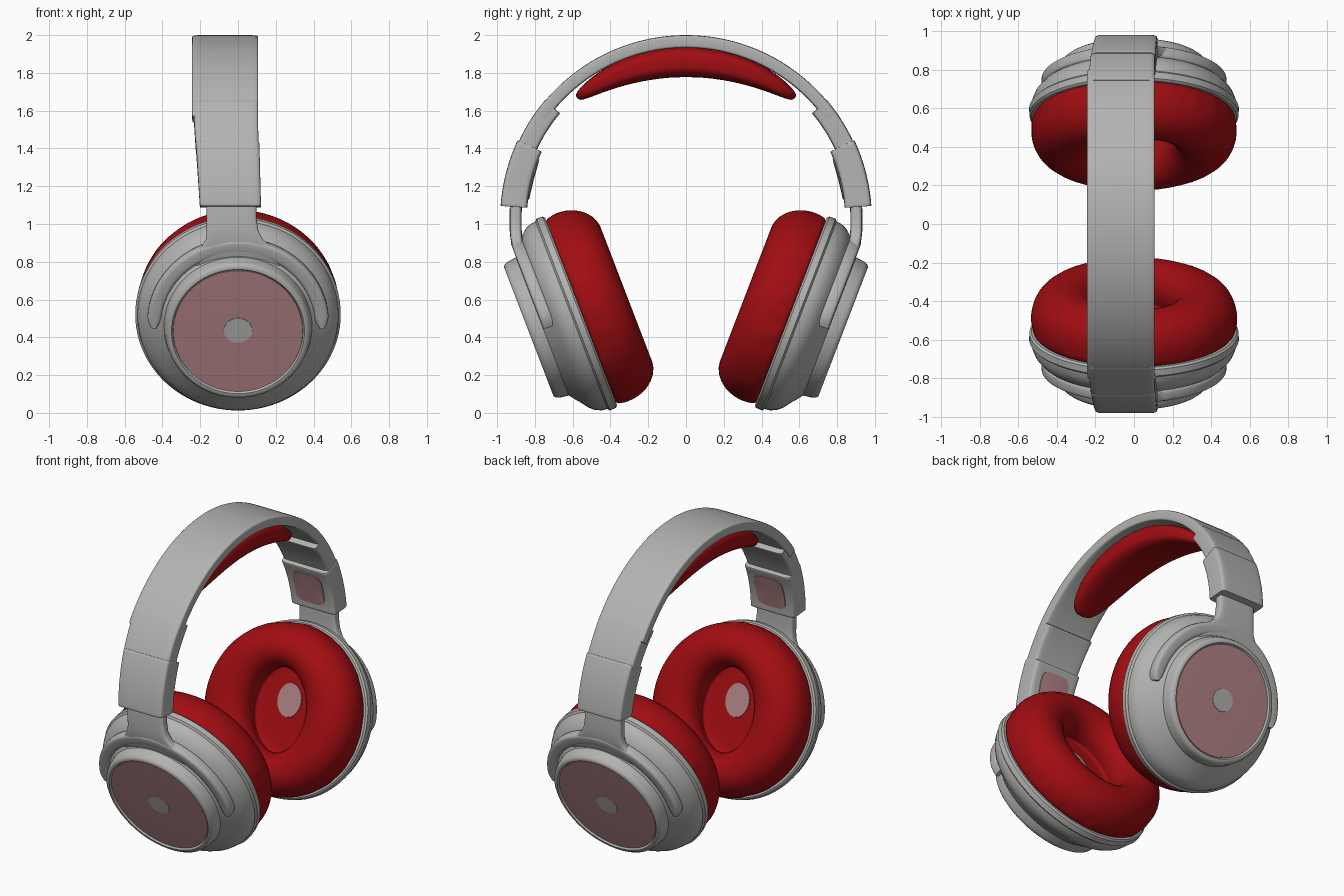
import bpy, bmesh, math, random
from mathutils import Vector

if "Cube" in bpy.data.objects:
    bpy.data.objects.remove(bpy.data.objects["Cube"])

random.seed(4)

def material(name, rgb):
    m = bpy.data.materials.new(name)
    m.diffuse_color = (*rgb, 1)
    m.use_nodes = True
    m.node_tree.nodes["Principled BSDF"].inputs["Base Color"].default_value = m.diffuse_color
    return m

GREY = material("light grey plastic", (0.45, 0.45, 0.44))
RED = material("red leather", (0.36, 0.004, 0.006))
PINK = material("dusty pink", (0.45, 0.23, 0.24))

def loft(name, rings, mat, subsurf=0, angle=40):
    """Skin closed rings of equal length and cap both ends."""
    bm = bmesh.new()
    rows = [[bm.verts.new(p) for p in ring] for ring in rings]
    n = len(rows[0])
    for a, b in zip(rows, rows[1:]):
        for i in range(n):
            j = (i + 1) % n
            bm.faces.new((a[i], a[j], b[j], b[i]))
    for end in (rows[0], rows[-1]):
        c = bm.verts.new(sum((v.co for v in end), Vector()) / n)
        for i in range(n):
            bm.faces.new((end[i], end[(i + 1) % n], c))
    bmesh.ops.recalc_face_normals(bm, faces=bm.faces)
    return finish(name, bm, mat, subsurf, angle)

def finish(name, bm, mat, subsurf=0, angle=40):
    me = bpy.data.meshes.new(name)
    bm.to_mesh(me)
    bm.free()
    me.materials.append(mat)
    me.shade_smooth()
    if not subsurf:
        me.set_sharp_from_angle(angle=math.radians(angle))
    ob = bpy.data.objects.new(name, me)
    bpy.context.collection.objects.link(ob)
    if subsurf:
        mod = ob.modifiers.new("smooth", 'SUBSURF')
        mod.levels = mod.render_levels = subsurf
    return ob

def sp(v, p):
    return math.copysign(abs(v) ** p, v)

def section(c, a, b, p=0.3, n=32):
    """Rounded rectangle around c with half-axis vectors a and b."""
    out = []
    for i in range(n):
        t = 2 * math.pi * (i + 0.5) / n
        out.append(c + a * sp(math.cos(t), p) + b * sp(math.sin(t), p))
    return out

# ---- ear cup space: u = up along the disc, w = outward, s = side
TILT = math.radians(21)
CT, ST = math.cos(TILT), math.sin(TILT)

def cup(x, u, w, s):
    return Vector((x, s * (0.56 + CT * w + ST * u), 0.535 - ST * w + CT * u))

def lathe(name, prof, s, mat, subsurf=0, u0=0, wrinkle=0, n=96):
    """Profile entries are (w, x radius, u radius)."""
    rings = []
    for k, (w, rx, ru) in enumerate(prof):
        ring = []
        for i in range(n):
            t = 2 * math.pi * i / n
            f = 1 - (random.random() * wrinkle if k in (2, 3) else 0)
            ring.append(cup(rx * f * math.cos(t), u0 + ru * f * math.sin(t), w, s))
        rings.append(ring)
    return loft(name, rings, mat, subsurf)

# ---- headband space: angle from the top and radius about the arc centre
def arc(x, phi, r, s=1):
    return Vector((x, s * r * math.sin(phi), 1.027 + r * math.cos(phi)))

def band_piece(name, a0, a1, r0, r1, hw, xc, s, mat, steps=24, p=0.2):
    """Bent bar; hw and xc are (start, end) half widths and centres."""
    rings = []
    fr = [(0, 0.9), (0.001, 0.97), (0.012, 1)]
    fr += [(0.012 + 0.976 * i / steps, 1) for i in range(1, steps)]
    fr += [(0.988, 1), (0.999, 0.97), (1, 0.9)]
    for f, k in fr:
        phi = math.radians(a0 + (a1 - a0) * f)
        w = (hw[0] + (hw[1] - hw[0]) * f) * (0.5 + 0.5 * k)
        x = xc[0] + (xc[1] - xc[0]) * f
        mid = arc(x, phi, (r0 + r1) / 2, s)
        rad = arc(0, phi, 1, s) - arc(0, phi, 0, s)
        rings.append(section(mid, Vector((w, 0, 0)), rad * (r1 - r0) / 2 * k, p))
    return loft(name, rings, mat)

band_piece("headband", -56, 56, 0.905, 0.973, (0.175, 0.175), (-0.068, -0.068), 1, GREY, 64)

# Padded cushion under the headband: a squared sphere bent along the arc
bm = bmesh.new()
bmesh.ops.create_uvsphere(bm, u_segments=48, v_segments=32, radius=1)
for v in bm.verts:
    a, b, c = v.co
    along, across = sp(a, 0.85), sp(b, 0.7)
    thick = 0.082 - 0.028 * along ** 2
    v.co = arc(-0.068 + 0.155 * across, math.radians(42) * along,
               0.915 - thick + thick * sp(c, 0.6))
bmesh.ops.recalc_face_normals(bm, faces=bm.faces)
finish("headband_pad", bm, RED, 0, 80)

for s, side in ((1, "left"), (-1, "right")):
    # Sleeve and slider housings on the band
    band_piece(side + "_sleeve", 50, 66, 0.87, 0.976, (0.172, 0.166), (-0.066, -0.058), s, GREY)
    band_piece(side + "_slider", 65, 86, 0.842, 0.984, (0.168, 0.162), (-0.055, -0.04), s, GREY)

    # Pink plate on the inner face of the slider
    plate = []
    for r in (0.845, 0.837):
        plate.append([arc(-0.048 + 0.105 * sp(math.cos(t), 0.45),
                          math.radians(75.5 + 7.5 * sp(math.sin(t), 0.45)), r, s)
                      for t in [2 * math.pi * i / 40 for i in range(40)]])
    loft(side + "_slider_plate", plate, PINK)

    # Stem flaring down to the fork: (z, y, x centre, half width)
    stem = [(1.14, .90, -.035, .132), (1.04, .902, -.035, .132), (.97, .902, -.03, .136),
            (.92, .897, -.02, .15), (.88, .887, -.008, .185), (.85, .877, 0, .23),
            (.82, .865, 0, .27), (.78, .845, 0, .28)]
    loft(side + "_stem", [section(Vector((x, s * y, z)), Vector((h, 0, 0)),
                                  Vector((0, 0.032, 0)), 0.35)
                          for z, y, x, h in stem], GREY)

    # Fork arms hugging the upper half of the cup
    rings = []
    for i in range(49):
        t = math.radians(-2 + 184 * i / 48)
        e = min(i, 48 - i)
        k = (0.35, 0.8, 0.97)[e] if e < 3 else 1
        co, si = math.cos(t), math.sin(t)
        c = cup(0.445 * co, 0.445 * si, 0.18, s)
        radial = cup(co, si, 0, s) - cup(0, 0, 0, s)
        normal = cup(0, 0, 1, s) - cup(0, 0, 0, s)
        rings.append(section(c, radial * 0.038 * k, normal * 0.034, 0.5, 20))
    loft(side + "_fork", rings, GREY)

    # Cup shell with raised outer ring
    shell = [(-.005, .50), (-.005, .532), (.005, .542), (.04, .544), (.05, .532), (.08, .528),
             (.11, .515), (.14, .49), (.165, .455), (.19, .425), (.205, .405), (.215, .392),
             (.265, .385), (.283, .378), (.292, .366), (.292, .352), (.28, .344), (.278, .30)]
    lathe(side + "_cup_shell", [(w, r, r) for w, r in shell], s, GREY)
    lathe(side + "_cup_disc", [(.275, .345, .345), (.284, .342, .342), (.287, .2, .2)], s, PINK)
    lathe(side + "_disc_centre", [(.284, .076, .07), (.290, .075, .069)], s, GREY, u0=0.005)

    # Ear cushion with oval opening, gathered along the seam
    cushion = [(.0, .48, .48), (.0, .522, .522), (-.03, .535, .535), (-.065, .538, .538),
               (-.12, .533, .531), (-.19, .508, .505), (-.245, .45, .45), (-.268, .37, .385),
               (-.25, .275, .32), (-.2, .22, .272), (-.13, .20, .255), (-.07, .215, .27),
               (-.045, .23, .285), (-.04, .20, .25), (-.04, .05, .06)]
    lathe(side + "_ear_cushion", cushion, s, RED, subsurf=1, wrinkle=0.022)
    lathe(side + "_driver_spot", [(-.038, .085, .105), (-.046, .084, .104)], s, PINK, u0=0.06)
